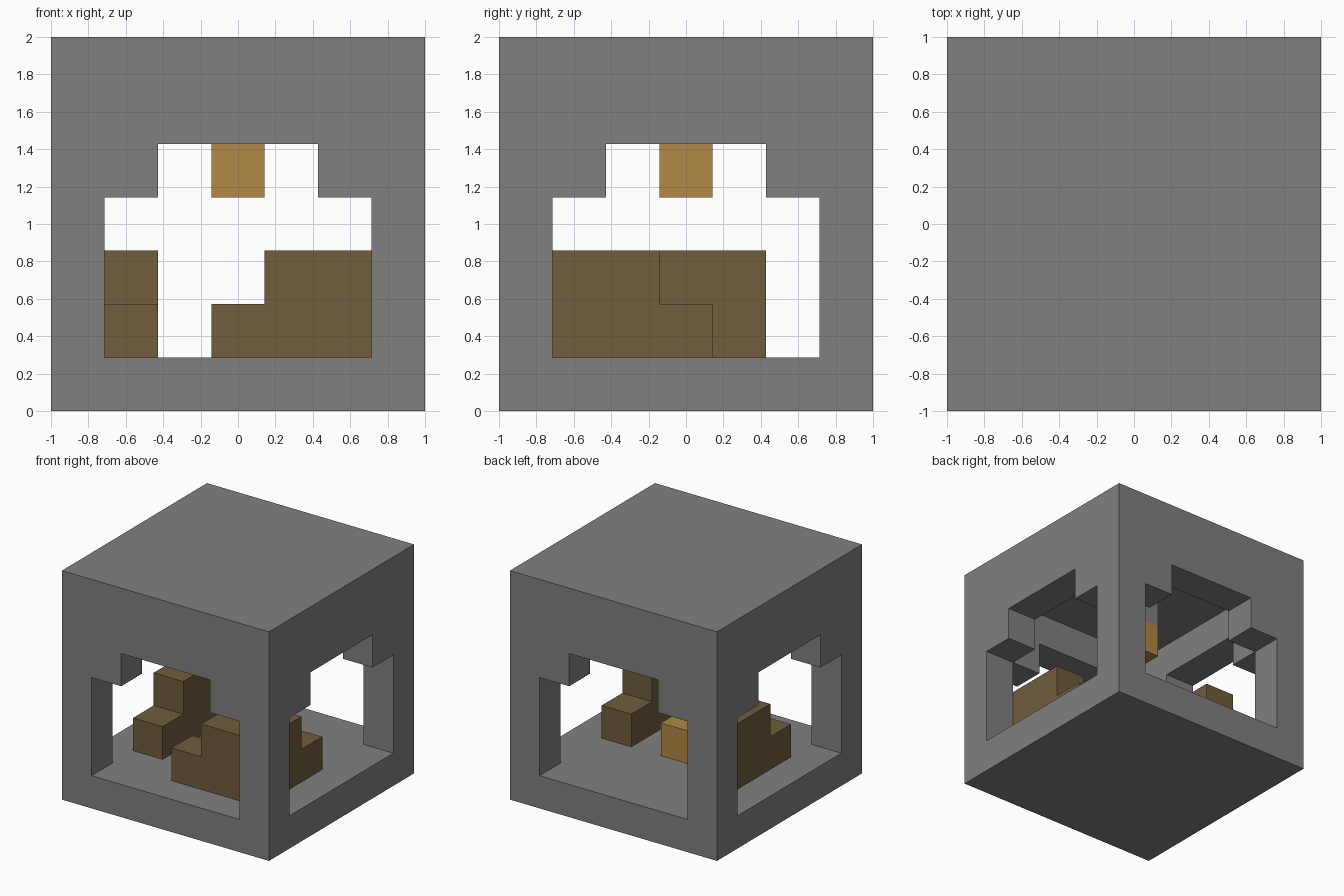
import bpy
import bmesh
from itertools import product
from mathutils import Vector

if "Cube" in bpy.data.objects:
    bpy.data.objects.remove(bpy.data.objects["Cube"], do_unlink=True)

N = 7            # blocks per side
U = 2 / N        # block size


def material(name, rgb):
    mat = bpy.data.materials.new(name)
    mat.use_nodes = True
    mat.diffuse_color = (*rgb, 1)
    mat.node_tree.nodes["Principled BSDF"].inputs["Base Color"].default_value = (*rgb, 1)
    return mat


def box(x, y, z):
    """Set of block cells covering inclusive index ranges."""
    return set(product(*(range(a, b + 1) for a, b in (x, y, z))))


def build(name, cells, mat):
    """Skin the outside of a set of block cells as one mesh."""
    bm = bmesh.new()
    for cell in cells:
        centre = Vector(cell) + Vector((0.5, 0.5, 0.5))
        for axis, sign in product(range(3), (-1, 1)):
            normal = Vector((0, 0, 0))
            normal[axis] = sign
            if tuple(int(c + n) for c, n in zip(cell, normal)) in cells:
                continue
            side = Vector((0, 0, 0))
            side[(axis + 1) % 3] = 0.5
            up = normal.cross(side)
            mid = centre + normal / 2
            corners = (mid - side - up, mid + side - up, mid + side + up, mid - side + up)
            bm.faces.new([bm.verts.new((c.x * U - 1, c.y * U - 1, c.z * U)) for c in corners])
    bmesh.ops.remove_doubles(bm, verts=bm.verts[:], dist=0.001)
    mesh = bpy.data.meshes.new(name)
    bm.to_mesh(mesh)
    bm.free()
    mesh.materials.append(mat)
    obj = bpy.data.objects.new(name, mesh)
    bpy.context.collection.objects.link(obj)


stone = material("stone_grey", (0.216, 0.216, 0.216))
wood = material("dark_wood", (0.162, 0.109, 0.048))
amber = material("amber_wood", (0.445, 0.246, 0.058))

# Hollow room with a stepped window through every wall, and the lamp stem
whole, room, middle = (0, N - 1), (1, 5), (2, 4)
shell = box(whole, whole, whole) - box(room, room, room)
for wide, narrow in (((room, whole), (middle, whole)), ((whole, room), (whole, middle))):
    shell -= box(*wide, (1, 3)) - box(room, room, room)
    shell -= box(*narrow, (4, 4)) - box(room, room, room)
shell |= {(3, 3, 5)}
build("room_shell", shell, stone)

# Hanging lamp and the table below it
build("lamp", {(3, 3, 4)}, amber)
build("table", {(3, 3, 1)}, amber)

# Corner bench with a raised back
bench = box((3, 5), (1, 1), (1, 1)) | box((5, 5), (1, 3), (1, 1))
bench |= box((4, 5), (1, 1), (2, 2)) | box((5, 5), (1, 2), (2, 2))
build("corner_bench", bench, wood)

# Short bench on the opposite side
build("side_bench", box((1, 1), (2, 4), (1, 1)) | box((1, 1), (3, 4), (2, 2)), wood)
